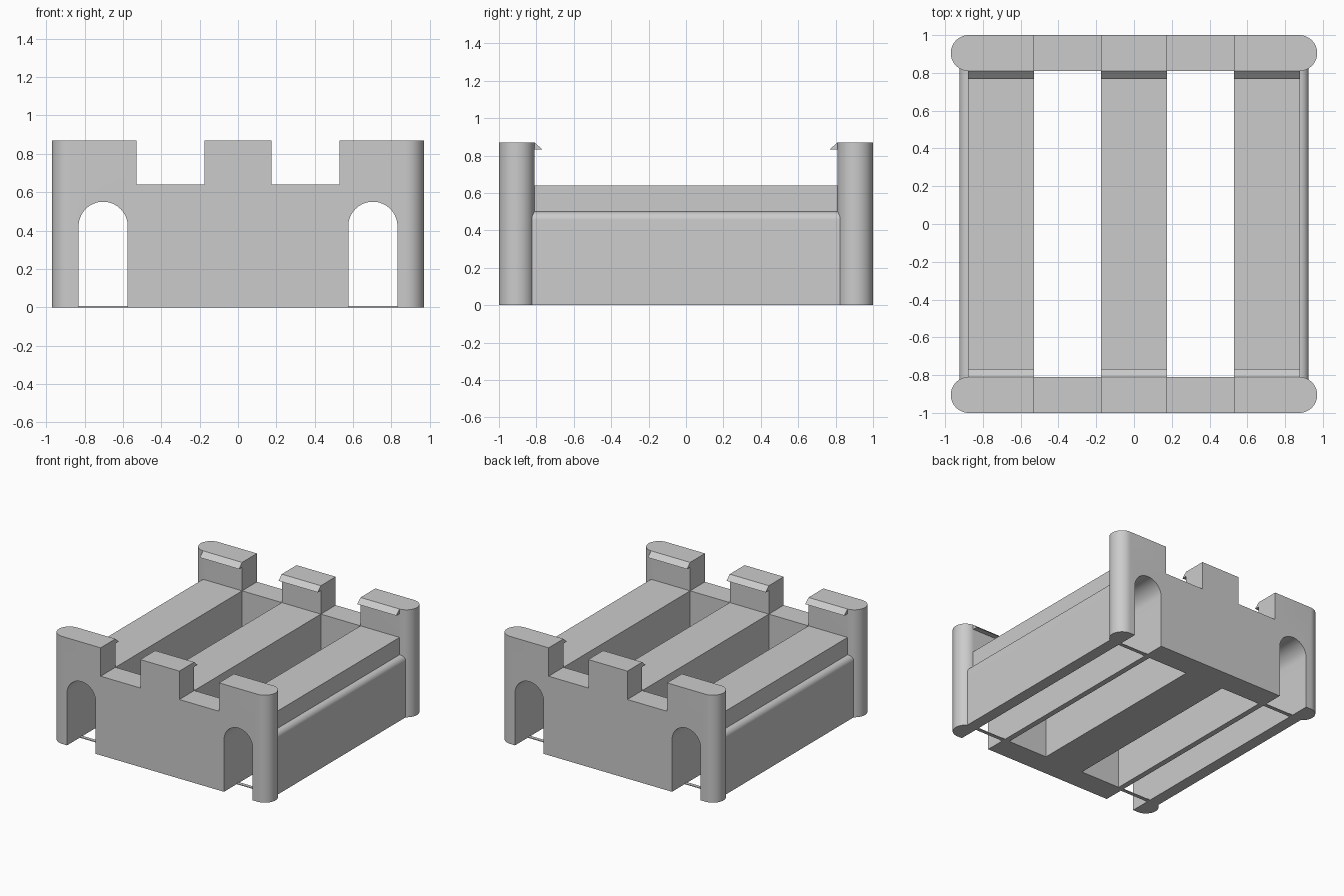
import bpy
import bmesh
from math import sin, cos, pi
from mathutils import Vector

cube = bpy.data.objects.get("Cube")
if cube:
    bpy.data.objects.remove(cube, do_unlink=True)

grey = bpy.data.materials.new("stone_grey")
grey.use_nodes = True
grey.diffuse_color = (0.6, 0.6, 0.6, 1)
grey.node_tree.nodes["Principled BSDF"].inputs["Base Color"].default_value = (0.6, 0.6, 0.6, 1)

# Main sizes
WALL_X, R, WALL_Y = 0.97, 0.095, 0.905     # end wall half length, end radius, centre line
TOP, DECK = 0.87, 0.64                     # merlon and beam heights
INNER = WALL_Y - R                         # inner face of the end walls
MID, GAP, SHOULDER, SIDE = 0.175, 0.53, 0.88, 0.925
DOOR_X, DOOR_R, SPRING = 0.703, 0.128, 0.422


def arc(cx, cy, r, start, end, steps):
    return [(cx + r * cos(start + (end - start) * i / steps),
             cy + r * sin(start + (end - start) * i / steps)) for i in range(steps + 1)]


def prism(name, points, start, end, axis):
    """Extrude a 2D outline along one axis."""
    place = {"x": lambda a, b, t: (t, a, b),
             "y": lambda a, b, t: (a, t, b),
             "z": lambda a, b, t: (a, b, t)}[axis]
    bm = bmesh.new()
    face = bm.faces.new([bm.verts.new(place(a, b, start)) for a, b in points])
    grown = bmesh.ops.extrude_face_region(bm, geom=[face])["geom"]
    shift = Vector(place(0, 0, end - start))
    bmesh.ops.translate(bm, vec=shift, verts=[v for v in grown if isinstance(v, bmesh.types.BMVert)])
    bmesh.ops.recalc_face_normals(bm, faces=bm.faces)
    mesh = bpy.data.meshes.new(name)
    bm.to_mesh(mesh)
    bm.free()
    mesh.materials.append(grey)
    obj = bpy.data.objects.new(name, mesh)
    bpy.context.collection.objects.link(obj)
    return obj


def rect(a0, a1, b0, b1):
    return [(a0, b0), (a1, b0), (a1, b1), (a0, b1)]


def select_only(obj):
    bpy.ops.object.select_all(action="DESELECT")
    obj.select_set(True)
    bpy.context.view_layer.objects.active = obj


def cut(obj, cutter):
    mod = obj.modifiers.new("cut", "BOOLEAN")
    mod.operation, mod.solver, mod.object = "DIFFERENCE", "EXACT", cutter
    select_only(obj)
    bpy.ops.object.modifier_apply(modifier=mod.name)
    bpy.data.objects.remove(cutter, do_unlink=True)


def smooth(obj):
    select_only(obj)
    bpy.ops.object.shade_smooth_by_angle(angle=pi / 6)


# End walls: rounded plan, two battlement gaps and two arched doorways
for end, s in (("front", -1), ("back", 1)):
    cx, cy = WALL_X - R, s * WALL_Y
    plan = arc(cx, cy, R, -pi / 2, pi / 2, 24) + arc(-cx, cy, R, pi / 2, 3 * pi / 2, 24)
    wall = prism(end + "_wall", plan, 0, TOP, "z")
    for m in (-1, 1):
        cut(wall, prism("notch_cutter", rect(m * MID, m * GAP, DECK, 1), cy - 0.2, cy + 0.2, "y"))
        door = [(m * DOOR_X - DOOR_R, -0.1), (m * DOOR_X + DOOR_R, -0.1)]
        door += arc(m * DOOR_X, SPRING, DOOR_R, 0, pi, 32)
        cut(wall, prism("door_cutter", door, cy - 0.2, cy + 0.2, "y"))
    smooth(wall)

    # Wedge clips below the merlon tops
    clip = [(s * (INNER + 0.005), TOP), (s * INNER, TOP),
            (s * (INNER - 0.042), 0.832), (s * (INNER + 0.005), 0.832)]
    for name, x0, x1 in (("right", -SHOULDER, -GAP), ("centre", -MID, MID), ("left", GAP, SHOULDER)):
        prism(f"{end}_{name}_clip", clip, x0, x1, "x")

    # Thin ties across the foot of the doorways
    for name, m in (("right", -1), ("left", 1)):
        prism(f"{end}_{name}_door_tie",
              rect(m * DOOR_X - DOOR_R, m * DOOR_X + DOOR_R, 0, 0.006),
              s * INNER, s * (INNER + 0.028), "y")

# Solid centre beam
prism("centre_beam", rect(-MID, MID, 0, DECK), -INNER, INNER, "y")

# Outer beams: arched tunnel underneath, rounded shoulder on the outside
fillet = SIDE - SHOULDER
section = [(GAP, 0), (GAP, DECK), (SHOULDER, DECK)]
section += arc(SHOULDER, 0.5 - fillet, fillet, pi / 2, 0, 10)
section += [(SIDE, 0), (DOOR_X + DOOR_R, 0)]
section += arc(DOOR_X, SPRING, DOOR_R, 0, pi, 32)
section += [(DOOR_X - DOOR_R, 0)]
for name, m in (("right", -1), ("left", 1)):
    beam = prism(name + "_tunnel_beam", [(m * x, z) for x, z in section],
                 -INNER - 0.016, INNER + 0.016, "y")
    smooth(beam)
